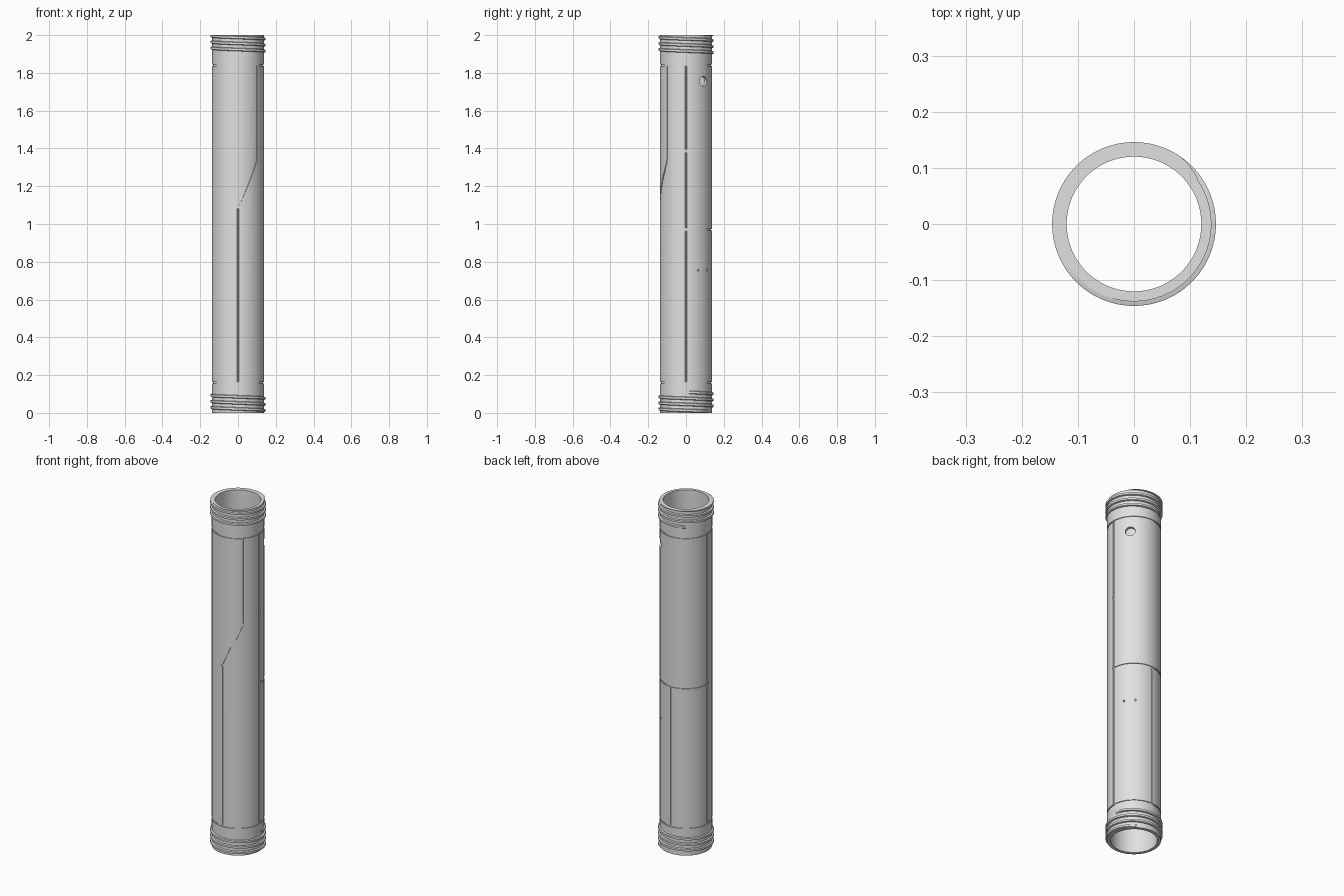
import bpy, bmesh
from math import sin, cos, radians, hypot, pi
from mathutils import Matrix, Vector

cube = bpy.data.objects.get("Cube")
if cube:
    bpy.data.objects.remove(cube)

R_OUT, R_IN, R_CREST, R_GROOVE = 0.138, 0.12, 0.146, 0.1335
TOP = 2.0

grey = bpy.data.materials.new("plain grey")
grey.use_nodes = True
grey.diffuse_color = (0.75, 0.75, 0.75, 1)
grey.node_tree.nodes["Principled BSDF"].inputs["Base Color"].default_value = grey.diffuse_color


def polar(radius, angle, z):
    return Vector((radius * cos(angle), radius * sin(angle), z))


def sweep(name, sections, closed=False):
    """Skin a list of equal cross-sections into a solid."""
    bm = bmesh.new()
    rings = [[bm.verts.new(p) for p in s] for s in sections]
    n = len(rings[0])
    pairs = list(zip(rings, rings[1:]))
    if closed:
        pairs.append((rings[-1], rings[0]))
    else:
        bm.faces.new(rings[0])
        bm.faces.new(rings[-1])
    for a, b in pairs:
        for i in range(n):
            j = (i + 1) % n
            bm.faces.new((a[i], a[j], b[j], b[i]))
    return finish(name, bm)


def finish(name, bm):
    bmesh.ops.recalc_face_normals(bm, faces=bm.faces)
    mesh = bpy.data.meshes.new(name)
    bm.to_mesh(mesh)
    bm.free()
    mesh.materials.append(grey)
    obj = bpy.data.objects.new(name, mesh)
    bpy.context.collection.objects.link(obj)
    return obj


def activate(obj):
    bpy.ops.object.select_all(action='DESELECT')
    obj.select_set(True)
    bpy.context.view_layer.objects.active = obj


def cut(obj, cutter):
    cutter.hide_render = True
    activate(obj)
    mod = obj.modifiers.new("cut", 'BOOLEAN')
    mod.operation, mod.solver, mod.object = 'DIFFERENCE', 'EXACT', cutter
    bpy.ops.object.modifier_apply(modifier=mod.name)
    bpy.data.objects.remove(cutter)


def groove(points, closed=False, half=0.004):
    """Cutter following (degrees, height) points around the tube."""
    path = []
    for (a0, z0), (a1, z1) in zip(points, points[1:]):
        steps = max(1, int(abs(a1 - a0) / 3.75))
        path += [(radians(a0 + (a1 - a0) * i / steps), z0 + (z1 - z0) * i / steps)
                 for i in range(steps)]
    if not closed:
        path.append((radians(points[-1][0]), points[-1][1]))
    sections = []
    for i, (a, z) in enumerate(path):
        if closed:
            da, dz = 1, 0
        else:
            p, q = path[max(i - 1, 0)], path[min(i + 1, len(path) - 1)]
            da, dz = (q[0] - p[0]) * R_OUT, q[1] - p[1]
        length = hypot(da, dz)
        oa, oz = -dz / length * half / R_OUT, da / length * half
        sections.append([polar(r, a + s * oa, z + s * oz)
                         for r, s in ((R_GROOVE, -1), (R_GROOVE, 1), (0.155, 1), (0.155, -1))])
    return sweep("groove_cutter", sections, closed)


def drill(angle, z, radius, r_from, stretch=1.0):
    """Radial round cutter starting at distance r_from from the axis."""
    bm = bmesh.new()
    bmesh.ops.create_cone(bm, cap_ends=True, segments=24, radius1=radius, radius2=radius,
                          depth=0.17 - r_from)
    a = radians(angle)
    mat = (Matrix.Translation(polar((0.17 + r_from) / 2, a, z))
           @ Matrix.Rotation(a, 4, 'Z') @ Matrix.Rotation(pi / 2, 4, 'Y')
           @ Matrix.Diagonal((stretch, 1, 1, 1)))
    bmesh.ops.transform(bm, matrix=mat, verts=bm.verts)
    return finish("drill_cutter", bm)


# Tube wall
profile = ((R_IN, 0), (R_OUT, 0), (R_OUT, TOP), (R_IN, TOP))
SEGMENTS = 96
tube = sweep("tube_body", [[polar(r, 2 * pi * (i + 0.37) / SEGMENTS, z) for r, z in profile]
                           for i in range(SEGMENTS)], closed=True)

# Panel seams: full rings, back half ring, straight and stepped vertical seams
for z in (1.84, 0.16):
    cut(tube, groove([(0, z), (360, z)], closed=True))
cut(tube, groove([(0, 0.97), (180, 0.97)]))
cut(tube, groove([(-45, 1.84), (-45, 1.335), (-90, 1.09), (-90, 0.16)]))
for angle, top in ((0, 1.84), (180, 1.84), (90, 0.97)):
    cut(tube, groove([(angle, top), (angle, 0.16)]))

# Round dimples at the seam corners
for angle, z in ((-45, 1.335), (-90, 1.09), (0, 1.387), (0, 0.97), (180, 0.97)):
    cut(tube, drill(angle, z, 0.009, R_GROOVE))

# Side hole and two small slots
cut(tube, drill(42, 1.755, 0.026, 0.06))
for angle in (28, 53):
    cut(tube, drill(angle, 0.755, 0.004, 0.128, stretch=1.8))


def thread(name, start, z_start, turns, pitch=0.032, thick=0.017):
    """Helical ridge descending with angle, trimmed at the tube ends."""
    steps = int(turns * SEGMENTS)
    sections = []
    for i in range(steps + 1):
        a = radians(start) + 2 * pi * i / SEGMENTS
        z = z_start - pitch * i / SEGMENTS
        ramp = min(1, i / 5, (steps - i) / 5)
        crest = R_OUT + (R_CREST - R_OUT) * (0.15 + 0.85 * ramp)
        shape = ((0.132, 0), (R_OUT, 0), (crest, 0.003),
                 (crest, thick - 0.003), (R_OUT, thick), (0.132, thick))
        sections.append([polar(r, a, min(TOP, max(0, z + h))) for r, h in shape])
    return sweep(name, sections)


# Screw threads at both ends
threads = [thread("upper_thread", 35, TOP, 3.25),
           thread("lower_thread", 5, 0.1, 3.15)]

for obj in [tube] + threads:
    activate(obj)
    bpy.ops.object.shade_smooth_by_angle(angle=radians(25))
